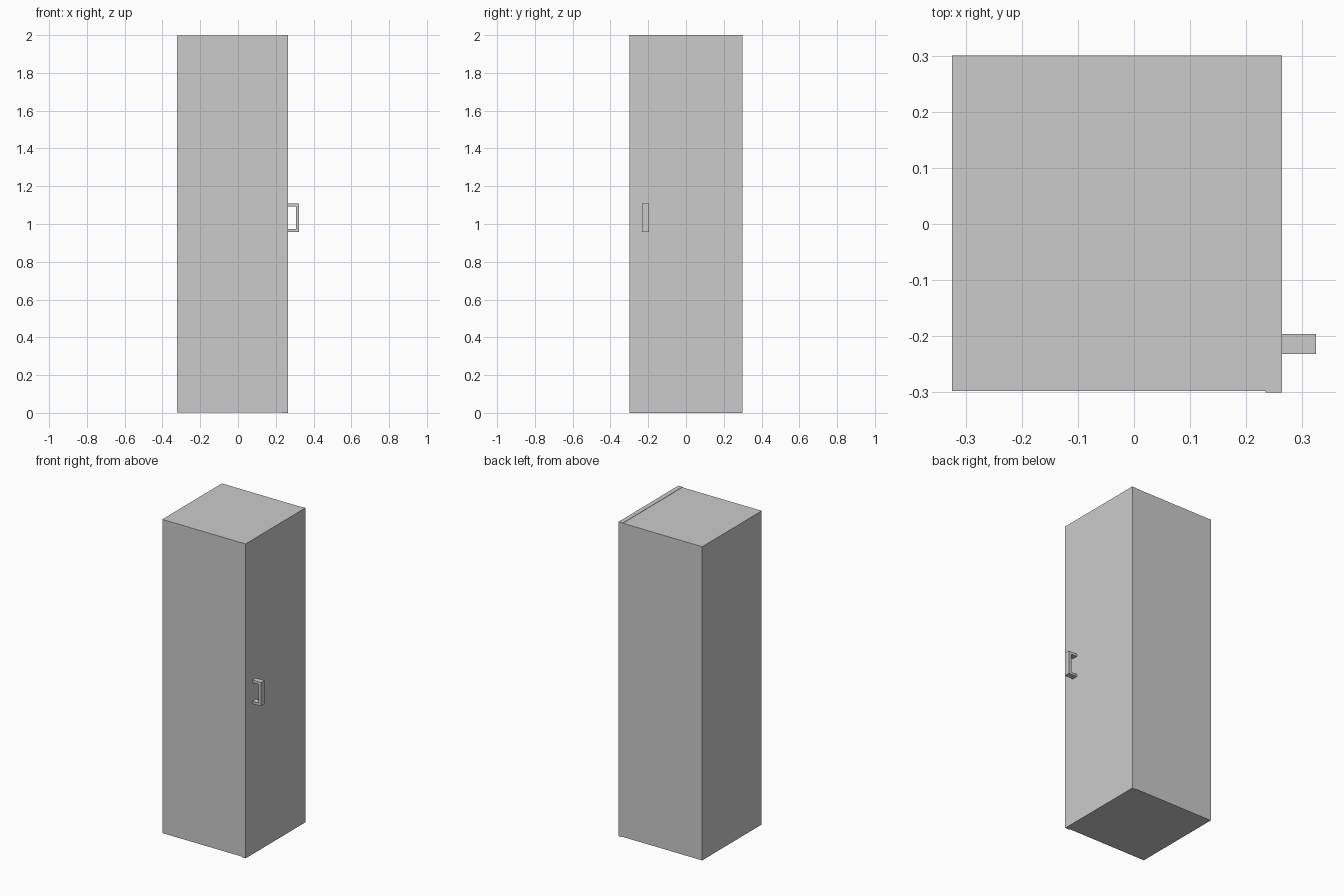
import bpy, bmesh

if "Cube" in bpy.data.objects:
    bpy.data.objects.remove(bpy.data.objects["Cube"])


def prism(name, profile, y0, y1):
    """Extrude an (x, z) profile along y."""
    bm = bmesh.new()
    face = bm.faces.new([bm.verts.new((x, y0, z)) for x, z in profile])
    ext = bmesh.ops.extrude_face_region(bm, geom=[face])
    verts = [v for v in ext["geom"] if isinstance(v, bmesh.types.BMVert)]
    bmesh.ops.translate(bm, verts=verts, vec=(0, y1 - y0, 0))
    bmesh.ops.recalc_face_normals(bm, faces=bm.faces)
    mesh = bpy.data.meshes.new(name)
    bm.to_mesh(mesh)
    bm.free()
    obj = bpy.data.objects.new(name, mesh)
    bpy.context.collection.objects.link(obj)
    return obj


def rect(x0, x1, z0, z1):
    return [(x0, z0), (x1, z0), (x1, z1), (x0, z1)]


BACK, SEAM, FRONT, TIP = -0.324, 0.234, 0.264, 0.324

# Cabinet body, a hair smaller than the door
prism("cabinet_body", rect(BACK, SEAM, 0.003, 1.998), -0.298, 0.3)

# Full height door on the +x side
prism("door", rect(SEAM, FRONT, 0, 2), -0.3, 0.3)

# C-shaped pull handle near the free edge of the door
Z0, Z1, BAR, GRIP = 0.958, 1.108, 0.016, 0.018
prism("handle", [(FRONT, Z0), (TIP, Z0), (TIP, Z1), (FRONT, Z1),
                 (FRONT, Z1 - BAR), (TIP - GRIP, Z1 - BAR),
                 (TIP - GRIP, Z0 + BAR), (FRONT, Z0 + BAR)], -0.232, -0.196)
